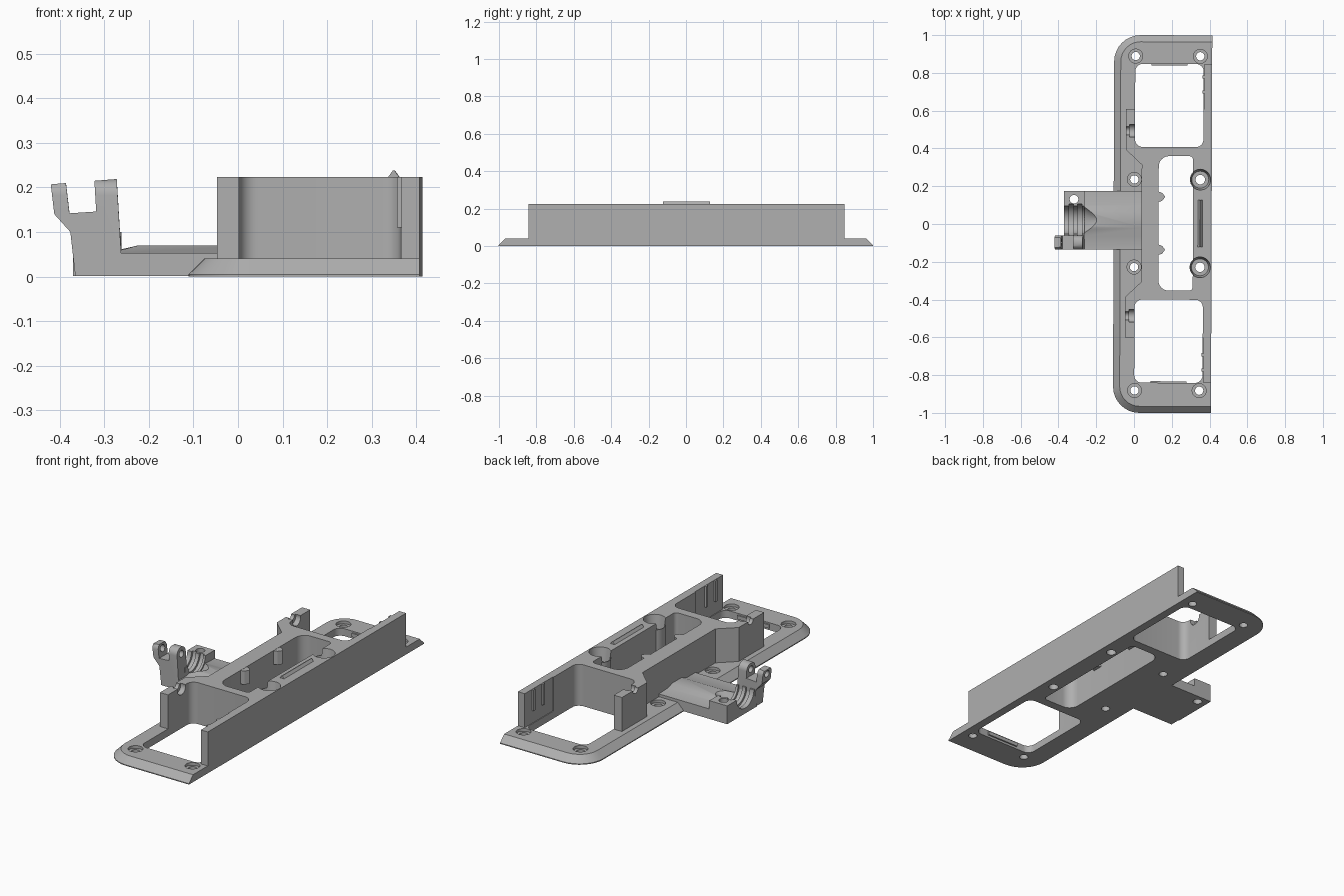
import bpy, bmesh, math
from mathutils import Matrix

if "Cube" in bpy.data.objects:
    bpy.data.objects.remove(bpy.data.objects["Cube"], do_unlink=True)

GREY = (0.43, 0.43, 0.43, 1)
mat = bpy.data.materials.new("plain_grey")
mat.use_nodes = True
mat.diffuse_color = GREY
mat.node_tree.nodes["Principled BSDF"].inputs["Base Color"].default_value = GREY
parts = []
CY = 0.004  # middle of the mirrored features


def loft(name, rings, keep=True):
    """Solid through a stack of equal-length point rings."""
    bm = bmesh.new()
    loops = [[bm.verts.new(p) for p in ring] for ring in rings]
    n = len(loops[0])
    bm.faces.new(loops[0])
    bm.faces.new(loops[-1])
    for a, b in zip(loops, loops[1:]):
        for i in range(n):
            bm.faces.new((a[i], a[(i + 1) % n], b[(i + 1) % n], b[i]))
    bmesh.ops.recalc_face_normals(bm, faces=bm.faces)
    me = bpy.data.meshes.new(name)
    bm.to_mesh(me)
    bm.free()
    me.materials.append(mat)
    ob = bpy.data.objects.new(name, me)
    bpy.context.collection.objects.link(ob)
    if keep:
        parts.append(ob)
    return ob


def place(pts, t, axis):
    if axis == "z":
        return [(a, b, t) for a, b in pts]
    if axis == "y":
        return [(a, t, b) for a, b in pts]
    return [(t, a, b) for a, b in pts]


def prism(name, pts, lo, hi, axis="z", keep=True):
    return loft(name, [place(pts, lo, axis), place(pts, hi, axis)], keep)


def circle(a, b, r, n=32):
    return [(a + r * math.cos(i * math.tau / n), b + r * math.sin(i * math.tau / n)) for i in range(n)]


def rounded(x0, x1, y0, y1, radii, n=8):
    """Rectangle with radii for the corners (x1 y1), (x0 y1), (x0 y0), (x1 y0)."""
    out = []
    signs = ((1, 1), (-1, 1), (-1, -1), (1, -1))
    for k, ((sx, sy), r) in enumerate(zip(signs, radii)):
        cx = x1 - r if sx > 0 else x0 + r
        cy = y1 - r if sy > 0 else y0 + r
        steps = n if r else 0
        for i in range(steps + 1):
            t = (k + (i / steps if steps else 0)) * math.pi / 2
            out.append((cx + r * math.cos(t), cy + r * math.sin(t)))
    return out


def rect(x0, x1, y0, y1):
    return rounded(x0, x1, y0, y1, (0, 0, 0, 0))


def boolean(ob, tool, op="DIFFERENCE"):
    m = ob.modifiers.new("cut", "BOOLEAN")
    m.operation, m.object, m.solver = op, tool, "EXACT"
    bpy.context.view_layer.objects.active = ob
    bpy.ops.object.modifier_apply(modifier=m.name)
    bpy.data.objects.remove(tool, do_unlink=True)


def cut(ob, pts, lo, hi, axis="z"):
    boolean(ob, prism("cutter", pts, lo, hi, axis, False))


def cone_cut(ob, a, b, r0, r1, lo, hi, axis="z"):
    boolean(ob, loft("cutter", [place(circle(a, b, r0), lo, axis),
                                place(circle(a, b, r1), hi, axis)], False))


def end_window(s):
    y0, y1 = sorted((CY + s * 0.404, CY + s * 0.844))
    return rounded(0.004, 0.366, y0, y1, (0.04,) * 4)


def middle_window():
    return rounded(0.13, 0.312, CY - 0.356, CY + 0.356, (0.02, 0.055, 0.055, 0.02))


# Base plate with a sloped rim on three sides
def plate_ring(inset, z):
    r = 0.14 - inset
    return place(rounded(-0.108 + inset, 0.411, -1 + inset, 1 - inset, (0, r, r, 0)), z, "z")


plate = loft("base_plate", [plate_ring(0, 0), plate_ring(0, 0.005), plate_ring(0.035, 0.04)])
for s in (-1, 1):
    cut(plate, end_window(s), -0.1, 0.3)
cut(plate, middle_window(), -0.1, 0.3)
holes = [(x, CY + s * y) for s in (-1, 1) for x, y in ((0.006, 0.885), (0.348, 0.885), (0.001, 0.232))]
for x, y in holes:
    cut(plate, circle(x, y, 0.022), -0.1, 0.1)
    cut(plate, circle(x, y, 0.037), 0.025, 0.1)
for s in (-1, 1):
    cut(plate, circle(0.35, CY + s * 0.232, 0.025), -0.1, 0.1)

# Housing: long right wall, centre block and two flared left stubs
half = [(0.411, 0.844), (0.37, 0.844), (0.37, 0.605), (-0.045, 0.605), (-0.045, 0.39), (0.04, 0.31)]
outline = [(x, CY + y) for x, y in half] + [(x, CY - y) for x, y in reversed(half)]
housing = prism("housing", outline, 0.03, 0.224)
cut(housing, middle_window(), -0.1, 0.4)
for s in (-1, 1):
    cut(housing, end_window(s), -0.1, 0.4)
    y = CY + s * 0.232
    # Screw boss with a funnel mouth
    boolean(housing, prism("boss", circle(0.35, y, 0.055), 0.032, 0.19, "z", False), "UNION")
    cone_cut(housing, 0.35, y, 0.045, 0.056, 0.15, 0.23)
    cut(housing, circle(0.35, y, 0.025), -0.1, 0.3)
    # Cable notch in the stub
    cut(housing, circle(CY + s * 0.49, 0.215, 0.034), -0.025, 0.0045, "x")
    cut(housing, circle(CY + s * 0.49, 0.224, 0.022), -0.1, 0.0, "x")

# Ridge on the right wall
prism("top_ridge", [(0.335, 0.22), (0.365, 0.22), (0.352, 0.238), (0.348, 0.238)], CY - 0.125, CY + 0.125, "y")

for s, side in ((-1, "front"), (1, "back")):
    # Snap tabs inside the middle window
    y = CY + s * 0.14
    prism(side + "_snap_tab", [(0.125, y - 0.03), (0.15, y - 0.02), (0.165, y), (0.15, y + 0.02), (0.125, y + 0.03)],
          0.15, 0.223)
    # Guide ribs on the inner side of the right wall
    for i, ry in enumerate((0.695, 0.775)):
        y = CY + s * ry
        prism(f"{side}_guide_rib_{i + 1}", rect(0.36, 0.372, y - 0.008, y + 0.008), 0.11, 0.223)
    # Thin lip at the outer window edge
    y0, y1 = sorted((CY + s * 0.836, CY + s * 0.85))
    prism(side + "_window_lip", rect(0.09, 0.28, y0, y1), 0.012, 0.032)

# Arm: low deck with a raised, faceted middle
deck_profile = [(-0.136, 0.001), (0.174, 0.001), (0.174, 0.055), (0.1, 0.058), (0.06, 0.07),
                (-0.02, 0.07), (-0.065, 0.053), (-0.136, 0.053)]
deck = prism("arm_deck", deck_profile, -0.265, 0.05, "x")
cone_cut(deck, 0.02, 0.1, 0.085, 0.028, -0.27, -0.195, "x")

# Cradle: half-round seat with two grooves, next to a screw block
cradle = prism("cradle", rect(-0.37, -0.262, -0.08, 0.174), 0.001, 0.1)
cut(cradle, circle(0.02, 0.104, 0.074, 48), -0.5, -0.2, "x")
for x in (-0.345, -0.3):
    cut(cradle, circle(0.02, 0.104, 0.086, 48), x, x + 0.025, "x")
cut(cradle, circle(-0.318, 0.13, 0.023), -0.1, 0.3)

# Clevis: two leaning, round-topped ears with a cross hole
clevis_profile = [(-0.365, 0.001), (-0.262, 0.001), (-0.262, 0.055), (-0.272, 0.219), (-0.322, 0.215),
                  (-0.318, 0.146), (-0.378, 0.142), (-0.386, 0.21), (-0.42, 0.207), (-0.412, 0.14),
                  (-0.376, 0.1)]
clevis = prism("clevis", clevis_profile, -0.16, 0.0, "y")
ear = rounded(-0.136, -0.062, -0.05, 0.219, (0.0365, 0.0365, 0, 0))
boolean(clevis, prism("ear_shape", ear, -0.5, -0.2, "x", False), "INTERSECT")
cut(clevis, circle(-0.099, 0.182, 0.018), -0.5, -0.2, "x")

# Slight turn of the whole assembly, then sharp-edged smooth shading
for ob in parts:
    ob.data.transform(Matrix.Rotation(-0.0035, 4, "Z"))
    bpy.ops.object.select_all(action="DESELECT")
    ob.select_set(True)
    bpy.context.view_layer.objects.active = ob
    bpy.ops.object.shade_smooth_by_angle(angle=math.radians(30))
